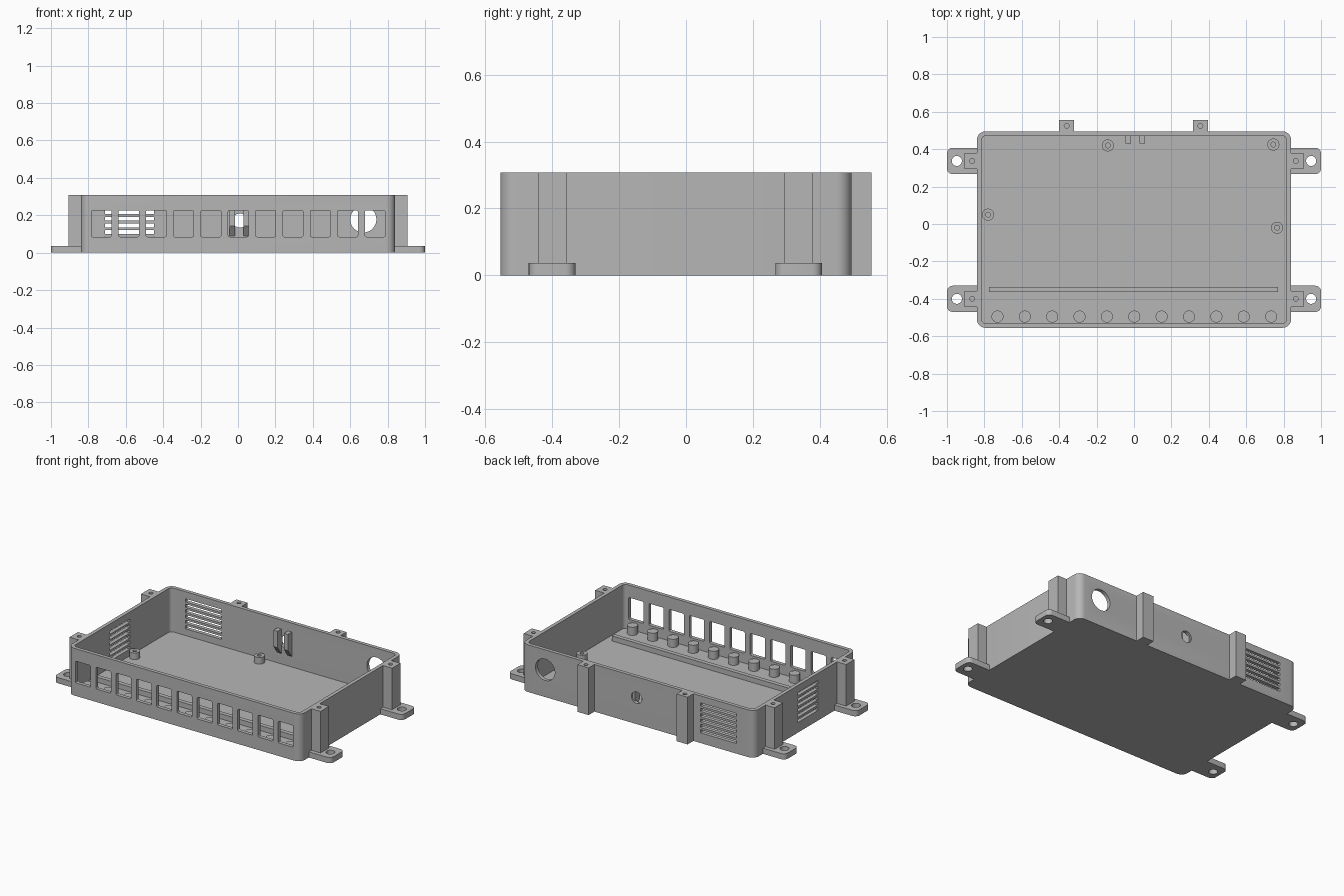
import bpy, bmesh, math
from mathutils import Vector

old = bpy.data.objects.get("Cube")
if old:
    bpy.data.objects.remove(old, do_unlink=True)

grey = bpy.data.materials.new("matte grey")
grey.use_nodes = True
grey.diffuse_color = (0.47, 0.47, 0.47, 1)
grey.node_tree.nodes["Principled BSDF"].inputs["Base Color"].default_value = (0.47, 0.47, 0.47, 1)

TOP = 0.308      # rim height
FLOOR = 0.022    # floor thickness
WALL = 0.024     # wall thickness
LEFT, FRONT, BACK = 0.84, -0.555, 0.495


def rect(u0, u1, v0, v1, radii=0.0, steps=6):
    """Rectangle outline; radii is one value or one per corner, anticlockwise."""
    if not isinstance(radii, tuple):
        radii = (radii,) * 4
    corners = ((u0, v0, 1, 1), (u1, v0, -1, 1), (u1, v1, -1, -1), (u0, v1, 1, -1))
    pts = []
    for i, ((u, v, su, sv), r) in enumerate(zip(corners, radii)):
        if r == 0:
            pts.append((u, v))
            continue
        for k in range(steps + 1):
            a = math.pi * (1 + i / 2 + k / steps / 2)
            pts.append((u + su * r + r * math.cos(a), v + sv * r + r * math.sin(a)))
    return pts


def circle(u, v, r, n=32):
    return [(u + r * math.cos(math.tau * k / n), v + r * math.sin(math.tau * k / n)) for k in range(n)]


def place(axis, u, v, w):
    return Vector({"z": (u, v, w), "y": (u, w, v), "x": (w, u, v)}[axis])


def prisms(name, items):
    """One object from several (outline, low, high, axis) extrusions."""
    bm = bmesh.new()
    for pts, lo, hi, axis in items:
        face = bm.faces.new([bm.verts.new(place(axis, u, v, lo)) for u, v in pts])
        ext = bmesh.ops.extrude_face_region(bm, geom=[face])
        moved = [g for g in ext["geom"] if isinstance(g, bmesh.types.BMVert)]
        bmesh.ops.translate(bm, verts=moved, vec=place(axis, 0, 0, hi - lo))
        if not face.is_valid or face not in bm.faces:
            continue
    # close any open starting caps
    bmesh.ops.holes_fill(bm, edges=[e for e in bm.edges if e.is_boundary])
    bmesh.ops.recalc_face_normals(bm, faces=bm.faces)
    mesh = bpy.data.meshes.new(name)
    bm.to_mesh(mesh)
    bm.free()
    mesh.materials.append(grey)
    obj = bpy.data.objects.new(name, mesh)
    bpy.context.collection.objects.link(obj)
    return obj


def activate(obj):
    bpy.ops.object.select_all(action="DESELECT")
    obj.select_set(True)
    bpy.context.view_layer.objects.active = obj


def cut(obj, items):
    cutter = prisms("cutter", items)
    cutter.hide_render = True
    mod = obj.modifiers.new("cut", "BOOLEAN")
    mod.operation, mod.solver, mod.object = "DIFFERENCE", "EXACT", cutter
    activate(obj)
    bpy.ops.object.modifier_apply(modifier=mod.name)
    bpy.data.objects.remove(cutter, do_unlink=True)


def smooth(obj):
    activate(obj)
    bpy.ops.object.shade_smooth_by_angle(angle=math.radians(30))


# Open tray with rounded corners
tray = prisms("tray", [(rect(-LEFT, LEFT, FRONT, BACK, 0.045), 0, TOP, "z")])
cut(tray, [(rect(-LEFT + WALL, LEFT - WALL, FRONT + WALL, BACK - WALL, 0.024), FLOOR, TOP + 0.1, "z")])

# Openings: front windows, back ports, vents in the back and right walls
columns = [-0.73 + 0.1463 * i for i in range(11)]
openings = [(rect(x - 0.054, x + 0.054, 0.085, 0.227, 0.008, 3), FRONT - 0.05, FRONT + 0.05, "y")
            for x in columns]
openings += [(circle(x, z, r), BACK - 0.05, BACK + 0.05, "y")
             for x, z, r in ((0.67, 0.178, 0.07), (0.01, 0.172, 0.038))]
for i in range(6):
    z = 0.066 + 0.035 * i
    openings.append((rect(-0.71, -0.45, z, z + 0.021), BACK - 0.05, BACK + 0.05, "y"))
    openings.append((rect(-0.16, 0.05, z, z + 0.021), -LEFT - 0.05, -LEFT + 0.05, "x"))
cut(tray, openings)
smooth(tray)

# Side screw posts and rounded mounting feet
for s, side in ((1, "left"), (-1, "right")):
    for y, end in ((0.337, "back"), (-0.4, "front")):
        def mirrored(pts):
            return [(s * u, v) for u, v in pts]
        post = prisms(f"{end}_{side}_screw_post",
                      [(mirrored(rect(LEFT - 0.01, 0.906, y - 0.043, y + 0.043)), 0, TOP, "z")])
        cut(post, [(circle(s * 0.865, y, 0.013, 16), TOP - 0.12, TOP + 0.1, "z")])
        smooth(post)
        outline = rect(LEFT - 0.01, 1, y - 0.07, y + 0.07, (0, 0.03, 0.03, 0))
        foot = prisms(f"{end}_{side}_mounting_foot", [(mirrored(outline), 0, 0.037, "z")])
        cut(foot, [(circle(s * 0.947, y, 0.027), -0.1, 0.1, "z")])
        smooth(foot)

# Back screw posts
for x, side in ((0.355, "left"), (-0.36, "right")):
    post = prisms(f"back_wall_{side}_post", [(rect(x - 0.04, x + 0.04, BACK - 0.01, 0.555), 0, TOP, "z")])
    cut(post, [(circle(x, 0.525, 0.013, 16), TOP - 0.12, TOP + 0.1, "z")])
    smooth(post)

# Hollow board standoffs
for i, (x, y) in enumerate(((-0.14, 0.42), (0.745, 0.425), (-0.78, 0.05), (0.765, -0.02))):
    standoff = prisms(f"standoff_{i + 1}", [(circle(x, y, 0.032), FLOOR - 0.005, 0.065, "z")])
    cut(standoff, [(circle(x, y, 0.013, 16), FLOOR + 0.001, 0.2, "z")])
    smooth(standoff)

# Row of pegs behind the windows, and the low floor rib
smooth(prisms("window_pegs", [(circle(x, -0.495, 0.032), FLOOR - 0.005, 0.075, "z") for x in columns]))
prisms("floor_rib", [(rect(-0.775, 0.77, -0.364, -0.336), FLOOR - 0.005, 0.055, "z")])

# Pair of clips on the back wall, with sloped undersides
profile = [(0.43, 0.25), (0.43, 0.144), (BACK - WALL, 0.09), (BACK - 0.01, 0.09), (BACK - 0.01, 0.25)]
prisms("connector_clips", [(profile, x, x + 0.029, "x") for x in (-0.046, 0.03)])
